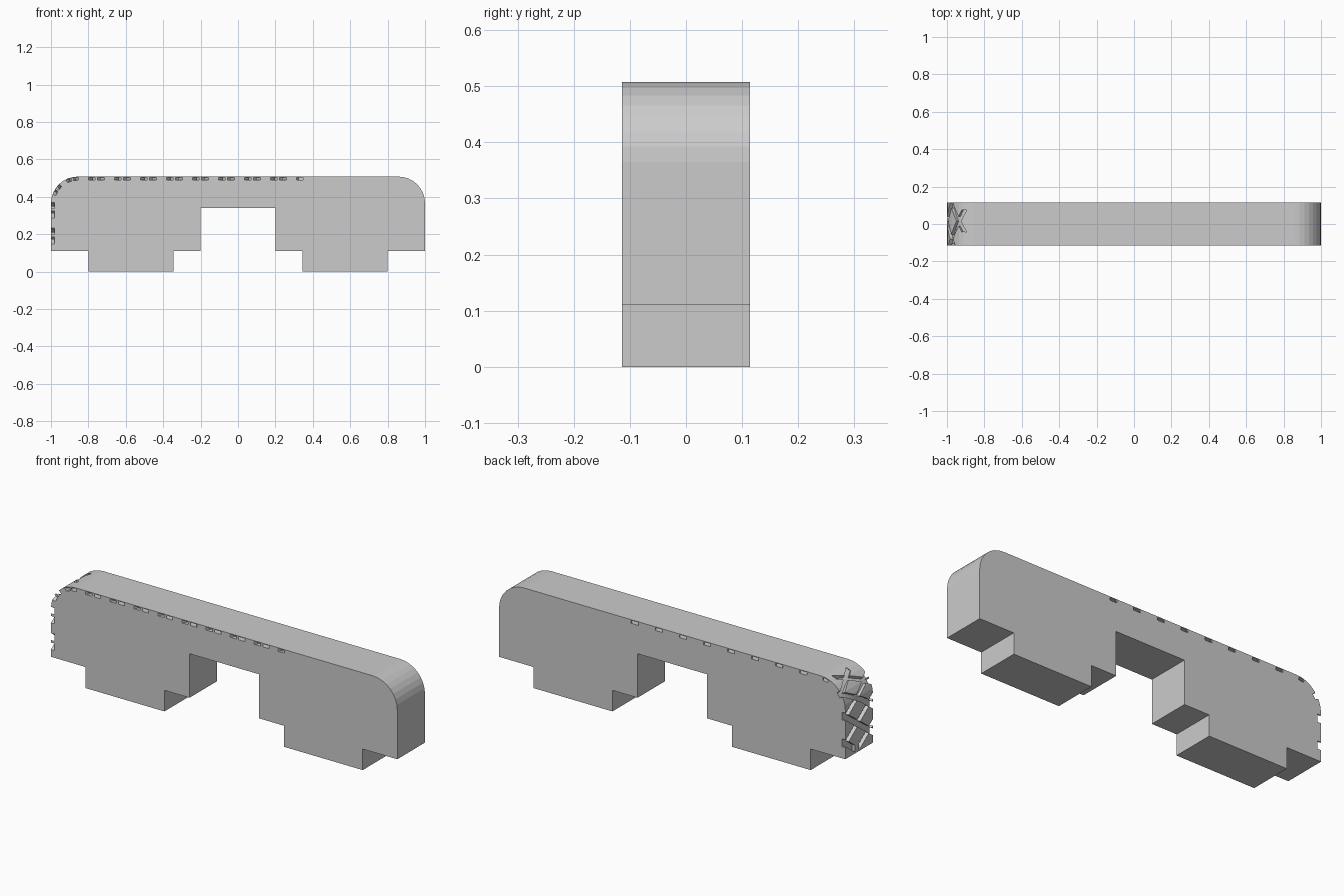
import bpy, bmesh, math

if "Cube" in bpy.data.objects:
    bpy.data.objects.remove(bpy.data.objects["Cube"])

W, H, R = 0.114, 0.508, 0.143      # half depth, height, corner radius
XC, ZC = 1 - R, H - R              # corner centre
ARC = 0.282                        # pattern length used around the corner
PITCH, SLOPE = 0.139, 0.73         # groove spacing and slant
S_MIN, S_OPEN, S_MAX = -XC - ARC - (ZC - 0.13), -0.925, 0.345


def make_object(name, bm):
    bmesh.ops.recalc_face_normals(bm, faces=bm.faces)
    mesh = bpy.data.meshes.new(name)
    bm.to_mesh(mesh)
    bm.free()
    obj = bpy.data.objects.new(name, mesh)
    bpy.context.collection.objects.link(obj)
    return obj


def wrap(s, off):
    """Point on the outline: along the top, round the left corner, down the end."""
    if s >= -XC:
        return s, H + off
    if s >= -XC - ARC:
        a = (-XC - s) / ARC * math.pi / 2
        return -XC - (R + off) * math.sin(a), ZC + (R + off) * math.cos(a)
    return -1 - off, ZC + (s + XC + ARC)


def add_bar(bm, c, slope):
    """One slanted groove bar, wrapped on the outline."""
    ys = [-0.13 + 0.26 * i / 24 for i in range(25)]
    path = [(c + slope * (y + 0.08), y) for y in ys]
    path = [p for p in path if S_MIN <= p[0] <= S_MAX]
    if len(path) < 2:
        return
    rings = []
    for s, y in path:
        top = 0.02 if s < S_OPEN else -0.004
        ring = []
        for ds, off in ((-0.018, -0.019), (0.018, -0.019), (0.018, top), (-0.018, top)):
            x, z = wrap(s + ds, off)
            ring.append(bm.verts.new((x, y, z)))
        rings.append(ring)
    for a, b in zip(rings, rings[1:]):
        for i in range(4):
            j = (i + 1) % 4
            bm.faces.new((a[i], a[j], b[j], b[i]))
    bm.faces.new(rings[0])
    bm.faces.new(rings[-1])


# Bridge-shaped body: mirrored half profile, extruded through the depth
half = [(0.2, 0.34), (0.2, 0.11), (0.345, 0.11), (0.345, 0), (0.8, 0), (0.8, 0.11), (1, 0.11)]
half += [(XC + R * math.cos(math.radians(a * 11.25)), ZC + R * math.sin(math.radians(a * 11.25)))
         for a in range(9)]
profile = half + [(-x, z) for x, z in reversed(half)]
bm = bmesh.new()
face = bm.faces.new([bm.verts.new((x, -W, z)) for x, z in profile])
ext = bmesh.ops.extrude_face_region(bm, geom=[face])
bmesh.ops.translate(bm, vec=(0, 2 * W, 0),
                    verts=[v for v in ext["geom"] if isinstance(v, bmesh.types.BMVert)])
body = make_object("bridge_body", bm)

# Criss-cross grip grooves: open on the left end, tunnels below the top skin
for name, slope in (("groove_cutter_a", SLOPE), ("groove_cutter_b", -SLOPE)):
    bm = bmesh.new()
    for k in range(-6, 11):
        add_bar(bm, -0.757 + PITCH * k, slope)
    cutter = make_object(name, bm)
    cutter.hide_render = True
    cutter.hide_set(True)
    mod = body.modifiers.new(name, "BOOLEAN")
    mod.operation = "DIFFERENCE"
    mod.solver = "EXACT"
    mod.object = cutter
